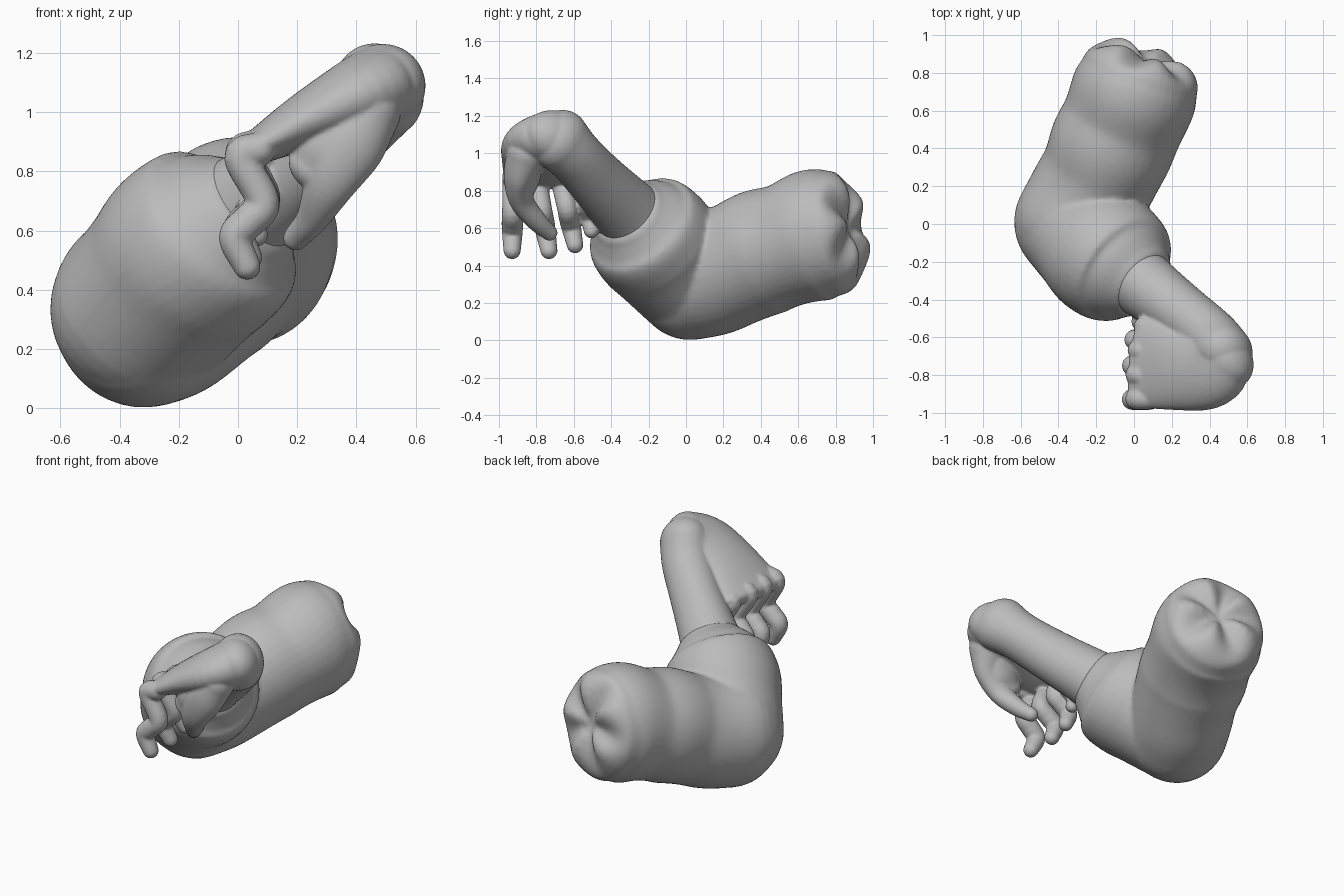
import bpy, bmesh, math
from mathutils import Vector

old = bpy.data.objects.get("Cube")
if old:
    bpy.data.objects.remove(old)

grey = bpy.data.materials.new("plain grey")
grey.use_nodes = True
grey.diffuse_color = (0.5, 0.5, 0.5, 1)
grey.node_tree.nodes["Principled BSDF"].inputs["Base Color"].default_value = (0.5, 0.5, 0.5, 1)

SIDES = 40


def spline(stations, steps):
    """Catmull-Rom through stations of position, side radius and thickness radius."""
    pts = [Vector(s) for s in stations]
    pts = [pts[0] * 2 - pts[1]] + pts + [pts[-1] * 2 - pts[-2]]
    out = []
    for a, b, c, d in zip(pts, pts[1:], pts[2:], pts[3:]):
        for k in range(steps):
            t = k / steps
            out.append(0.5 * (2 * b + (c - a) * t + (2 * a - 5 * b + 4 * c - d) * t ** 2
                              + (3 * b - a - 3 * c + d) * t ** 3))
    return out + [pts[-2]]


def loft(bm, stations, side=(0, 1, 0), caps=(1, 1), steps=6):
    """Round-ended tube with elliptical rings; returns its vertices."""
    path = spline(stations, steps)
    pos = [Vector(p[:3]) for p in path]
    rings = []
    for i, p in enumerate(path):
        d = (pos[min(i + 1, len(pos) - 1)] - pos[max(i - 1, 0)]).normalized()
        rings.append((pos[i], d, p[3], p[4]))

    def cap(ring, sign, height):
        c, d, w, t = ring
        out = []
        for k in range(1, 9):
            a = k / 8.2 * math.pi / 2
            out.append((c + d * sign * height * min(w, t) * math.sin(a),
                        d, w * math.cos(a), t * math.cos(a)))
        return out

    rings = cap(rings[0], -1, caps[0])[::-1] + rings + cap(rings[-1], 1, caps[1])
    loops = []
    for c, d, w, t in rings:
        u = Vector(side)
        u = (u - d * u.dot(d)).normalized()
        v = d.cross(u)
        loops.append([bm.verts.new(c + u * w * math.cos(a) + v * t * math.sin(a))
                      for a in (math.tau * k / SIDES for k in range(SIDES))])
    for p, q in zip(loops, loops[1:]):
        for k in range(SIDES):
            n = (k + 1) % SIDES
            bm.faces.new((p[k], p[n], q[n], q[k]))
    bm.faces.new(loops[0][::-1])
    bm.faces.new(loops[-1])
    return [v for loop in loops for v in loop]


def finish(bm, name, voxel, smooth):
    """Fuse the overlapping tubes into one smooth skin."""
    bmesh.ops.recalc_face_normals(bm, faces=bm.faces[:])
    mesh = bpy.data.meshes.new(name)
    bm.to_mesh(mesh)
    bm.free()
    mesh.materials.append(grey)
    ob = bpy.data.objects.new(name, mesh)
    bpy.context.collection.objects.link(ob)
    mesh.shade_smooth()
    fuse = ob.modifiers.new("fuse", 'REMESH')
    fuse.mode = 'VOXEL'
    fuse.voxel_size = voxel
    fuse.use_smooth_shade = True
    soft = ob.modifiers.new("soften", 'SMOOTH')
    soft.factor = 0.5
    soft.iterations = smooth


# Sleeve: upper arm from elbow to shoulder, with soft folds
bm = bmesh.new()
upper = loft(bm, [(-.32, .01, .335, .315, .335), (-.25, .14, .36, .315, .335), (-.18, .27, .41, .315, .33),
                  (-.12, .41, .47, .33, .34), (-.06, .54, .51, .325, .33),
                  (0, .69, .56, .335, .355), (.035, .79, .575, .315, .335)],
             side=(1, 0, 0), caps=(.95, .5))

# Gathered shoulder end: shallow radiating lobes and a dimpled centre
axis = Vector((.36, .87, .33)).normalized()
end = Vector((.035, .79, .575))
across = Vector((1, 0, 0)) - axis * axis.x
across.normalize()
lift = axis.cross(across)
for v in upper:
    r = v.co - end
    if r.dot(axis) > 0.002:
        x, y = r.dot(across), r.dot(lift)
        f = min(math.hypot(x, y) / .32, 1)
        a = math.atan2(y, x)
        v.co += axis * (.028 * math.cos(5 * a + .6) * math.sin(math.pi * f ** 1.3) - .09 * (1 - f) ** 2)

# Sleeve: forearm part swelling to the cuff, then tapering on to the wrist
loft(bm, [(-.32, .01, .335, .315, .315), (-.23, -.085, .435, .325, .325),
          (-.15, -.165, .525, .34, .34), (-.06, -.235, .59, .325, .32),
          (-.015, -.27, .63, .275, .27), (.04, -.31, .675, .205, .205)],
     side=(0, 0, 1), caps=(1, .3))
finish(bm, "sleeve", .014, 5)

# Bare forearm running to the wrist
bm = bmesh.new()
loft(bm, [(-.04, -.25, .62, .20, .20), (.07, -.335, .71, .18, .175), (.25, -.47, .85, .16, .155),
          (.40, -.59, .98, .15, .15), (.475, -.675, 1.07, .17, .15)], side=(0, 0, 1))
# Back of the hand, folded over at the wrist
loft(bm, [(.485, -.70, 1.085, .18, .145), (.39, -.765, 1.045, .215, .13), (.22, -.765, .965, .22, .095),
          (.09, -.74, .895, .24, .065), (.02, -.73, .86, .245, .05)], caps=(.9, .9))
# Fleshy web between thumb and palm
loft(bm, [(.42, -.86, .99, .10, .10), (.31, -.87, .87, .09, .12), (.25, -.87, .80, .06, .09)])
# Thumb
loft(bm, [(.44, -.85, 1.0, .11, .11), (.37, -.89, .88, .085, .12), (.305, -.88, .75, .065, .085),
          (.25, -.80, .64, .055, .055), (.195, -.73, .575, .043, .043)])

# Four curled fingers: knuckle position, tip drift in y, length, radius
for x, y, z, drift, size, r in [(0, -.925, .855, -.005, 1, .058), (.0, -.80, .865, .07, 1.03, .057),
                                (.01, -.67, .865, .08, .95, .055), (.04, -.545, .855, .04, .72, .05)]:
    bend = [(.07, .02, 1), (.01, -.01, 1), (.085, -.16, .97), (.035, -.225, 1), (-.01, -.28, .95), (.03, -.375, .8)]
    loft(bm, [(x + dx * size, y + drift * max(-dz, 0) / .39, z + dz * size, r * k, r * k)
              for dx, dz, k in bend])
finish(bm, "forearm_and_hand", .008, 6)
